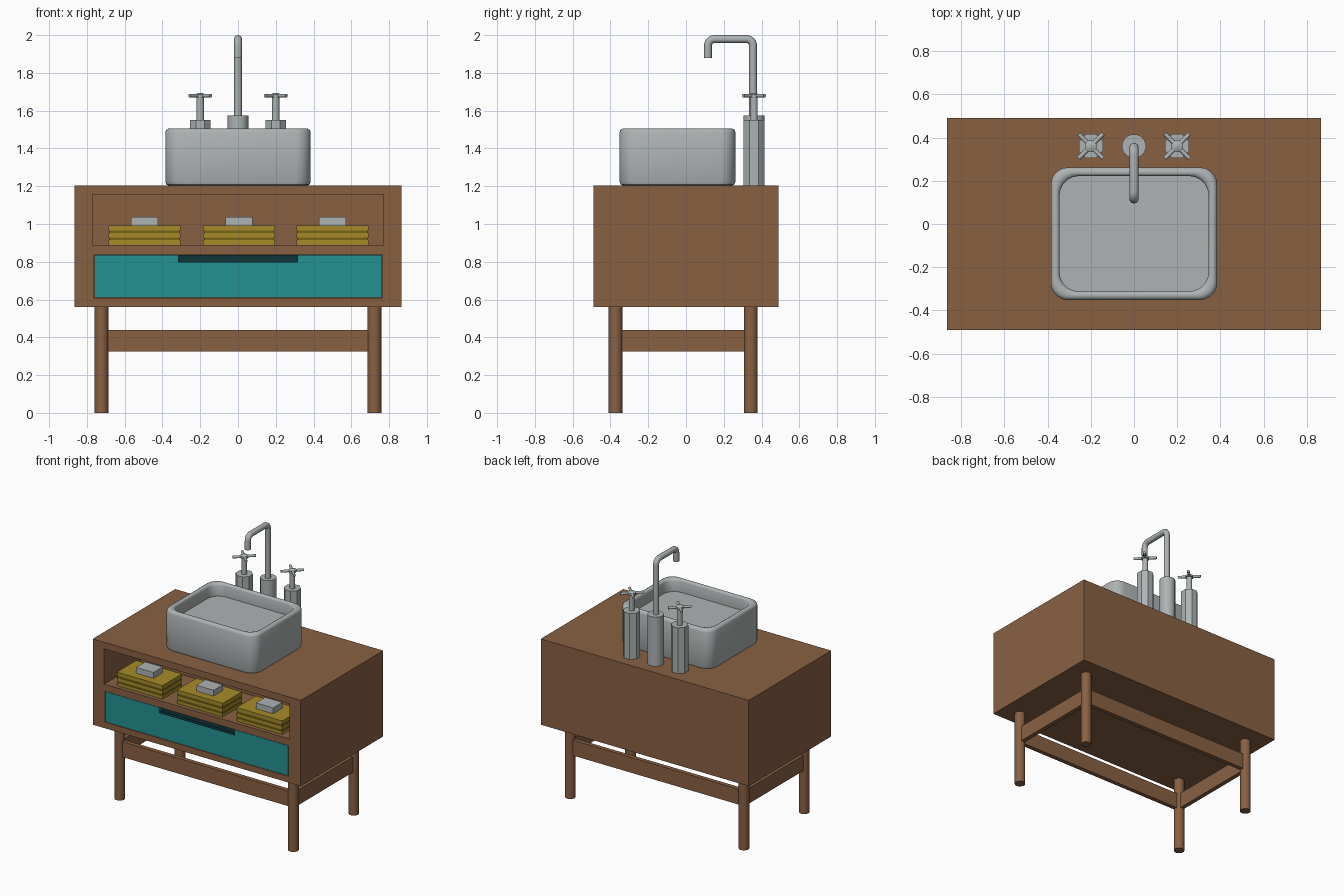
import bpy, bmesh, math
from mathutils import Vector

if "Cube" in bpy.data.objects:
    bpy.data.objects.remove(bpy.data.objects["Cube"])


def material(name, rgb):
    m = bpy.data.materials.new(name)
    m.diffuse_color = (*rgb, 1)
    m.use_nodes = True
    m.node_tree.nodes["Principled BSDF"].inputs["Base Color"].default_value = m.diffuse_color
    return m


WOOD = material("brown wood", (0.25, 0.118, 0.055))
TEAL = material("teal", (0.018, 0.29, 0.29))
DARK = material("dark teal", (0.004, 0.035, 0.042))
GOLD = material("gold towel", (0.38, 0.26, 0.022))
DARK_GOLD = material("dark gold towel", (0.19, 0.125, 0.008))
GREY = material("pale grey", (0.42, 0.45, 0.45))


def finish(name, bm, mat, smooth=None):
    bmesh.ops.recalc_face_normals(bm, faces=bm.faces)
    me = bpy.data.meshes.new(name)
    bm.to_mesh(me)
    bm.free()
    ob = bpy.data.objects.new(name, me)
    bpy.context.collection.objects.link(ob)
    me.materials.append(mat)
    if smooth:
        activate(ob)
        bpy.ops.object.shade_smooth_by_angle(angle=math.radians(smooth))
    return ob


def activate(ob):
    bpy.ops.object.select_all(action='DESELECT')
    ob.select_set(True)
    bpy.context.view_layer.objects.active = ob


def box(name, x0, x1, y0, y1, z0, z1, mat):
    bm = bmesh.new()
    bmesh.ops.create_cube(bm, size=1)
    for v in bm.verts:
        v.co = Vector(((x0 + x1) / 2 + v.co.x * (x1 - x0),
                       (y0 + y1) / 2 + v.co.y * (y1 - y0),
                       (z0 + z1) / 2 + v.co.z * (z1 - z0)))
    return finish(name, bm, mat)


def loft(name, rings, mat, smooth=None):
    """Skin a list of closed rings and cap both ends."""
    bm = bmesh.new()
    rows = [[bm.verts.new(p) for p in ring] for ring in rings]
    n = len(rows[0])
    for a, b in zip(rows, rows[1:]):
        for i in range(n):
            j = (i + 1) % n
            bm.faces.new((a[i], a[j], b[j], b[i]))
    bm.faces.new(rows[0][::-1])
    bm.faces.new(rows[-1])
    return finish(name, bm, mat, smooth)


def post(name, x, y, profile, sides, mat, smooth=None):
    """Turned part from (radius, z) pairs."""
    turn = [2 * math.pi * (i + 0.5) / sides for i in range(sides)]
    return loft(name, [[(x + r * math.cos(a), y + r * math.sin(a), z) for a in turn]
                       for r, z in profile], mat, smooth)


def rounded_ring(x0, x1, y0, y1, r, z, seg=5):
    pts = []
    corners = ((x1 - r, y1 - r), (x0 + r, y1 - r), (x0 + r, y0 + r), (x1 - r, y0 + r))
    for k, (cx, cy) in enumerate(corners):
        for i in range(seg + 1):
            a = math.pi / 2 * (k + i / seg)
            pts.append((cx + r * math.cos(a), cy + r * math.sin(a), z))
    return pts


# Cabinet with an open shelf and a drawer opening
cabinet = box("cabinet", -0.865, 0.865, -0.49, 0.49, 0.56, 1.205, WOOD)
for limits in ((-0.77, 0.77, -0.6, -0.06, 0.89, 1.155),
               (-0.763, 0.763, -0.6, -0.44, 0.606, 0.838)):
    cutter = box("cutter", *limits, WOOD)
    cutter.hide_render = True
    mod = cabinet.modifiers.new("opening", 'BOOLEAN')
    mod.operation = 'DIFFERENCE'
    mod.solver = 'EXACT'
    mod.object = cutter
    activate(cabinet)
    bpy.ops.object.modifier_apply(modifier=mod.name)
    bpy.data.objects.remove(cutter)

# Drawer front with a dark finger slot
box("drawer_front", -0.76, 0.76, -0.49, -0.45, 0.61, 0.795, TEAL)
box("drawer_top_left", -0.76, -0.315, -0.49, -0.45, 0.795, 0.836, TEAL)
box("drawer_top_right", 0.315, 0.76, -0.49, -0.45, 0.795, 0.836, TEAL)
box("finger_slot_back", -0.315, 0.315, -0.465, -0.45, 0.795, 0.836, DARK)
box("finger_slot_floor", -0.315, 0.315, -0.4895, -0.465, 0.795, 0.798, DARK)

# Legs and stretcher rails
LX, FY, BY = 0.722, -0.373, 0.343
for sx, side in ((-1, "left"), (1, "right")):
    for y, end in ((FY, "front"), (BY, "back")):
        post(f"{end}_{side}_leg", sx * LX, y, [(0.037, 0), (0.037, 0.565)], 20, WOOD, 40)
    box(f"{side}_rail", sx * LX - 0.016, sx * LX + 0.016, FY, BY, 0.325, 0.44, WOOD)
for y, end in ((FY, "front"), (BY, "back")):
    box(f"{end}_rail", -LX, LX, y - 0.016, y + 0.016, 0.325, 0.44, WOOD)

# Folded towels with a soap bar on each
for i, x in enumerate((-0.495, 0.005, 0.5)):
    z = 0.89
    for k, h in enumerate((0.024, 0.014, 0.024, 0.014, 0.026)):
        inset = 0.004 * (k % 2)
        box(f"towel_{i}_layer_{k}", x - 0.19 + inset, x + 0.19 - inset,
            -0.46 + inset, -0.23 - inset, z, z + h, DARK_GOLD if k % 2 else GOLD)
        z += h
    box(f"soap_{i}", x - 0.072, x + 0.072, -0.40, -0.29, z, 1.036, GREY)

# Basin: outer wall, rolled rim and inner bowl as (inset, height, corner radius)
steps = [(0.016, 1.205, 0.07), (0.005, 1.21, 0.08), (0, 1.225, 0.08), (0, 1.485, 0.08),
         (0.005, 1.498, 0.078), (0.016, 1.505, 0.075), (0.028, 1.505, 0.08),
         (0.036, 1.5, 0.085), (0.04, 1.49, 0.09), (0.04, 1.41, 0.09)]
loft("basin", [rounded_ring(-0.385 + d, 0.385 - d, -0.352 + d, 0.262 - d, r, z)
               for d, z, r in steps], GREY, 40)

# Tap pillars and cross handles
TY = 0.36
post("spout_pillar", 0, TY, [(0.056, 1.205), (0.056, 1.575)], 16, GREY, 30)
for x, side in ((-0.2, "left"), (0.2, "right")):
    post(f"{side}_tap_pillar", x, TY, [(0.06, 1.205), (0.06, 1.55)], 8, GREY)
    post(f"{side}_tap_stem", x, TY, [(0.02, 1.55), (0.02, 1.67), (0.028, 1.67),
                                     (0.028, 1.686), (0.012, 1.694)], 12, GREY, 40)
    for k in (1, -1):
        d = Vector((1, k, 0)).normalized()
        u, w = Vector((-d.y, d.x, 0)), Vector((0, 0, 1))
        c = Vector((x, TY, 1.679))
        loft(f"{side}_tap_cross_bar_{k}",
             [[c + d * t + (u * math.cos(a) + w * math.sin(a)) * 0.01
               for a in (i * math.pi / 4 for i in range(8))] for t in (-0.08, 0.08)],
             GREY, 50)

# Bent spout: tube swept along a path in the y-z plane
R, BEND, TOP, TIP = 0.021, 0.035, 1.979, 0.116
path = [(TY - 0.005, 1.57, math.pi / 2)]
for cy, start in ((TY - 0.005 - BEND, 0), (TIP + BEND, math.pi / 2)):
    for i in range(7):
        a = start + math.pi / 2 * i / 6
        path.append((cy + BEND * math.cos(a), TOP - BEND + BEND * math.sin(a), a + math.pi / 2))
path.append((TIP, 1.88, math.pi * 1.5))
rings = []
for y, z, a in path:
    n = Vector((0, -math.sin(a), math.cos(a)))
    rings.append([Vector((0, y, z)) + (Vector((1, 0, 0)) * math.cos(t) + n * math.sin(t)) * R
                  for t in (i * math.pi / 8 for i in range(16))])
loft("spout", rings, GREY, 40)
